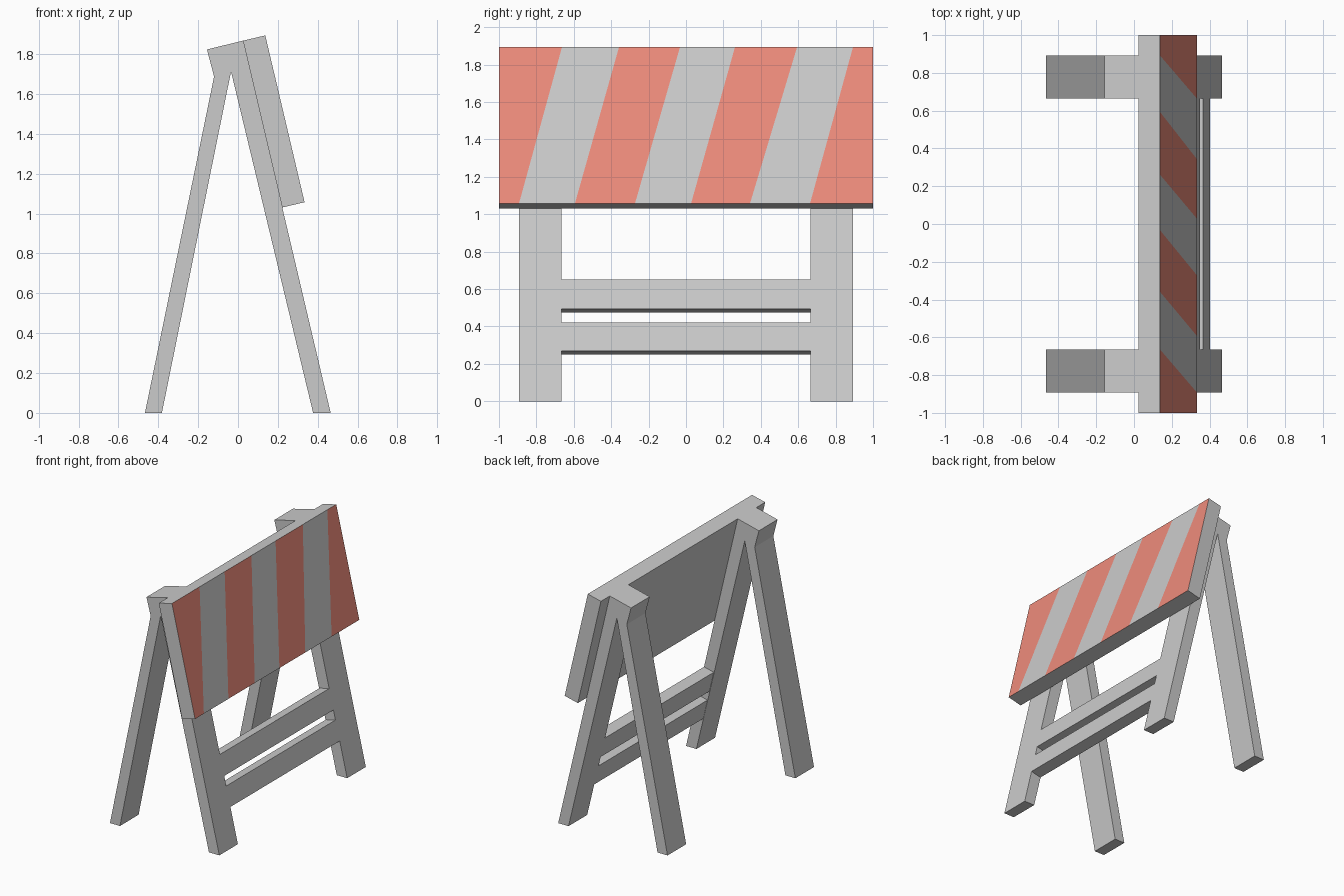
import bpy, bmesh
from mathutils import Vector

if "Cube" in bpy.data.objects:
    bpy.data.objects.remove(bpy.data.objects["Cube"])

TOP = Vector((0.025, 1.868))                     # top of the sloping front plane (x, z)
FOOT = Vector((0.465, 0.0))
DOWN = (FOOT - TOP).normalized()
OUT = Vector((-DOWN.y, DOWN.x))                  # normal of the sloping plane


def on_slope(s, t):
    """Point (x, z): s down the sloping plane, t out from it."""
    return TOP + DOWN * s + OUT * t


def finish(name, bm):
    bmesh.ops.recalc_face_normals(bm, faces=bm.faces)
    mesh = bpy.data.meshes.new(name)
    bm.to_mesh(mesh)
    bm.free()
    obj = bpy.data.objects.new(name, mesh)
    bpy.context.collection.objects.link(obj)
    return obj


def extrude_profile(name, profile, y0, y1):
    bm = bmesh.new()
    face = bm.faces.new([bm.verts.new((x, y0, z)) for x, z in profile])
    new = bmesh.ops.extrude_face_region(bm, geom=[face])["geom"]
    verts = [g for g in new if isinstance(g, bmesh.types.BMVert)]
    bmesh.ops.translate(bm, verts=verts, vec=(0, y1 - y0, 0))
    return finish(name, bm)


# A-shaped side trestles
trestle = [(-0.467, 0), (-0.382, 0), (-0.035, 1.713), (0.377, 0), FOOT,
           TOP, (-0.156, 1.824), (-0.12, 1.688)]
for side, y in (("left", -0.892), ("right", 0.665)):
    extrude_profile(f"{side}_trestle", trestle, y, y + 0.227)

# Two cross rails, flush with the front legs
for name, s0, s1 in (("upper_rail", 1.251, 1.411), ("lower_rail", 1.486, 1.642)):
    rail = [on_slope(s0, 0), on_slope(s1, 0), on_slope(s1, -0.0855), on_slope(s0, -0.0855)]
    extrude_profile(name, rail, -0.665, 0.665)

# Striped board: the front face is split along the slanted stripe edges
top_y = [-1, -0.663, -0.358, -0.032, 0.262, 0.594, 0.893, 1]
bottom_y = [-1, -0.893, -0.594, -0.273, 0.027, 0.342, 0.663, 1]
LENGTH, THICK = 0.86, 0.115
bm = bmesh.new()


def row(s, t, ys):
    x, z = on_slope(s, t)
    return [bm.verts.new((x, y, z)) for y in ys]


ft, fb = row(0, THICK, top_y), row(LENGTH, THICK, bottom_y)
bt, bb = row(0, 0, (-1, 1)), row(LENGTH, 0, (-1, 1))
for i in range(7):
    stripe = bm.faces.new((fb[i], fb[i + 1], ft[i + 1], ft[i]))
    stripe.material_index = 1 - i % 2
bm.faces.new(ft + bt[::-1])
bm.faces.new(fb + bb[::-1])
bm.faces.new((bt[0], bt[1], bb[1], bb[0]))
for k in (0, -1):
    bm.faces.new((ft[k], bt[k], bb[k], fb[k]))
board = finish("striped_board", bm)

for name, colour in (("board_grey", (0.8, 0.8, 0.8, 1)), ("stripe_red", (0.85, 0.26, 0.2, 1))):
    mat = bpy.data.materials.new(name)
    mat.diffuse_color = colour
    mat.use_nodes = True
    mat.node_tree.nodes["Principled BSDF"].inputs["Base Color"].default_value = mat.diffuse_color
    board.data.materials.append(mat)
